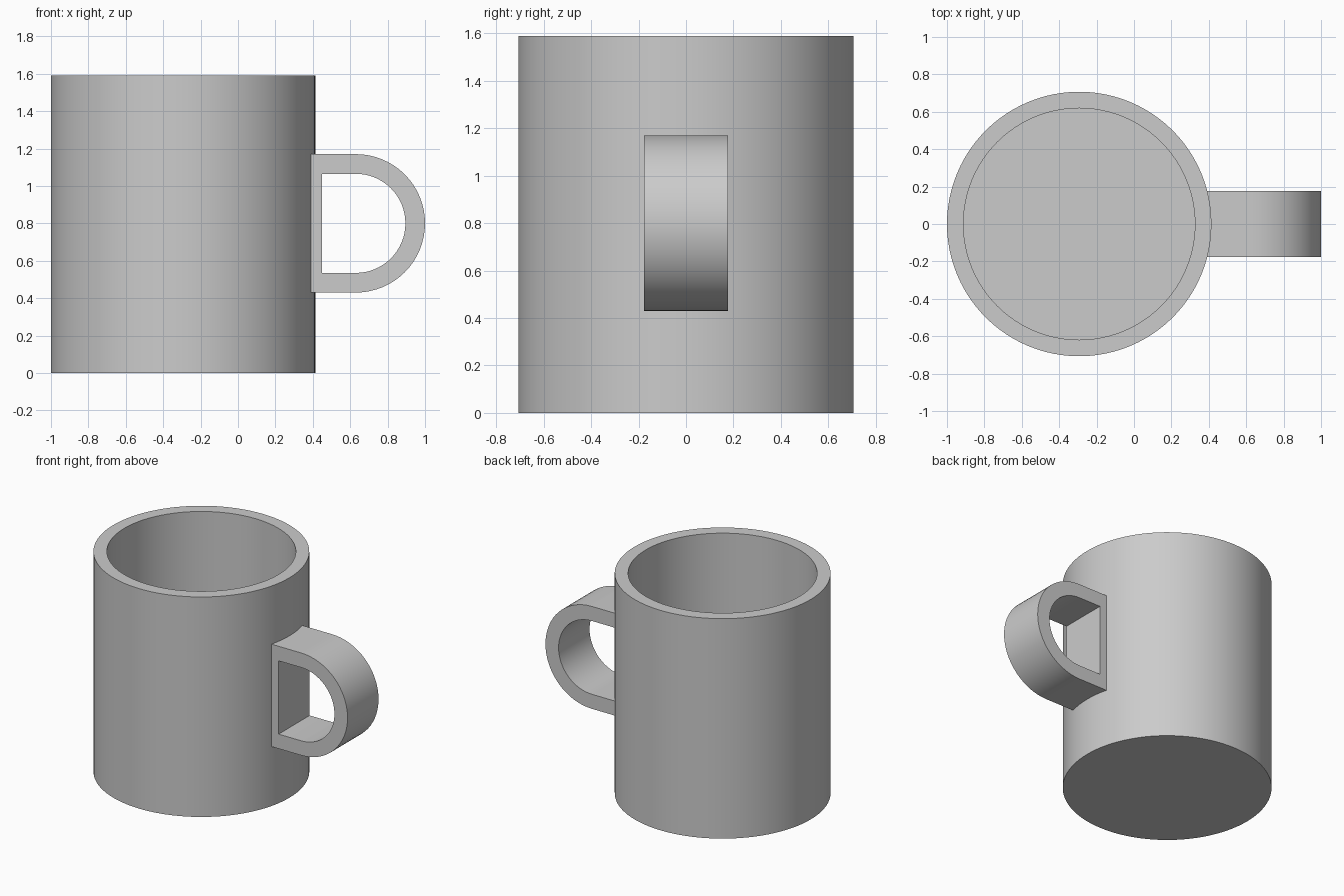
import bpy, bmesh
from math import pi, sin, cos, radians

cube = bpy.data.objects.get("Cube")
if cube:
    bpy.data.objects.remove(cube, do_unlink=True)

GREY = (0.6, 0.6, 0.6, 1)
grey = bpy.data.materials.new("light_grey")
grey.use_nodes = True
grey.diffuse_color = GREY
grey.node_tree.nodes["Principled BSDF"].inputs["Base Color"].default_value = GREY

CENTER_X, RADIUS, HEIGHT, WALL = -0.293, 0.707, 1.59, 0.088


def finish(name, bm):
    """Turn a bmesh into a smooth object with sharp edges kept."""
    bmesh.ops.recalc_face_normals(bm, faces=bm.faces[:])
    mesh = bpy.data.meshes.new(name)
    bm.to_mesh(mesh)
    bm.free()
    mesh.materials.append(grey)
    obj = bpy.data.objects.new(name, mesh)
    bpy.context.collection.objects.link(obj)
    bpy.ops.object.select_all(action="DESELECT")
    obj.select_set(True)
    bpy.context.view_layer.objects.active = obj
    bpy.ops.object.shade_smooth_by_angle(angle=radians(30))
    return obj


# Cup body: wall and floor profile turned about its axis
bm = bmesh.new()
profile = [(0, 0), (RADIUS, 0), (RADIUS, HEIGHT),
           (RADIUS - WALL, HEIGHT), (RADIUS - WALL, WALL), (0, WALL)]
verts = [bm.verts.new((r, 0, z)) for r, z in profile]
edges = [bm.edges.new(pair) for pair in zip(verts, verts[1:])]
bmesh.ops.spin(bm, geom=verts + edges, cent=(0, 0, 0), axis=(0, 0, 1),
               angle=2 * pi, steps=96)
bmesh.ops.remove_doubles(bm, verts=bm.verts[:], dist=0.0001)
body = finish("cup_body", bm)
body.location.x = CENTER_X


# Handle: D-shaped ring with a rectangular section, rooted in the wall
def d_loop(left, radius, center_x=0.63, center_z=0.80, steps=32):
    arc = [(center_x + radius * cos(a), center_z + radius * sin(a))
           for a in (-pi / 2 + pi * i / steps for i in range(steps + 1))]
    return [(left, center_z - radius)] + arc + [(left, center_z + radius)]


bm = bmesh.new()
half_width = 0.177
sections = []
for outer, inner in zip(d_loop(0.36, 0.37), d_loop(0.449, 0.265)):
    corners = [(outer, -1), (outer, 1), (inner, 1), (inner, -1)]
    sections.append([bm.verts.new((x, side * half_width, z))
                     for (x, z), side in corners])
for a, b in zip(sections, sections[1:] + sections[:1]):
    for i in range(4):
        j = (i + 1) % 4
        bm.faces.new((a[i], a[j], b[j], b[i]))
finish("handle", bm)
